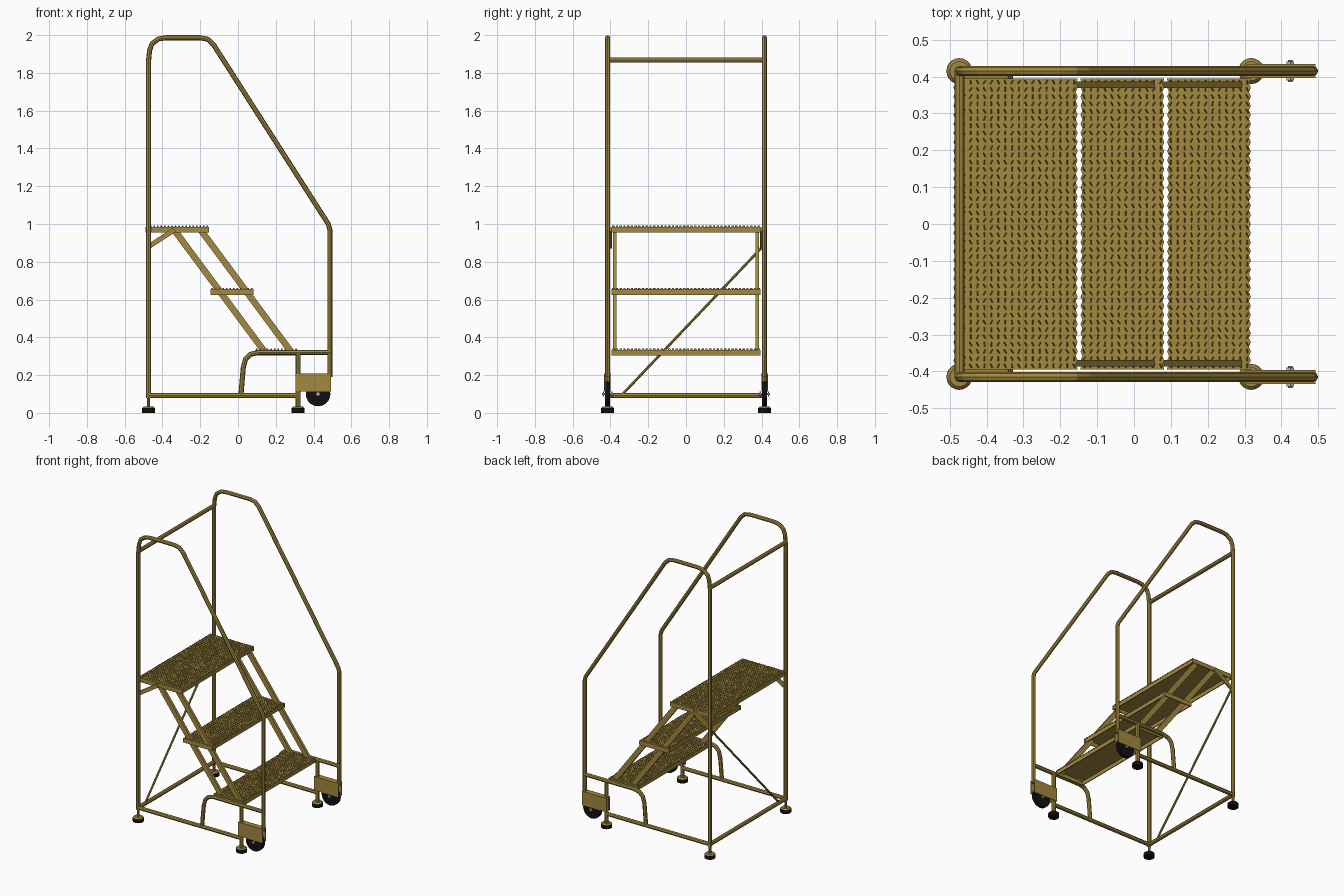
import bpy, bmesh, math, random
from mathutils import Vector, Matrix

random.seed(4)
cube = bpy.data.objects.get("Cube")
if cube:
    bpy.data.objects.remove(cube, do_unlink=True)


def material(name, rgb):
    m = bpy.data.materials.new(name)
    m.use_nodes = True
    m.diffuse_color = (*rgb, 1)
    m.node_tree.nodes["Principled BSDF"].inputs["Base Color"].default_value = (*rgb, 1)
    return m


GOLD = material("ochre paint", (0.36, 0.25, 0.05))
BLACK = material("black rubber", (0.005, 0.005, 0.005))
STEEL = material("grey steel", (0.45, 0.45, 0.45))

SIDE = 0.415      # rail plane distance from centre
BACK = -0.474     # rear post position
FRONT = 0.486     # front post position
LEG = 0.318       # front leg position
TUBE = 0.0135


def add_object(name, mesh, mat):
    mesh.materials.clear()
    mesh.materials.append(mat)
    ob = bpy.data.objects.new(name, mesh)
    bpy.context.collection.objects.link(ob)
    return ob


def finish(name, bm, mat):
    bmesh.ops.recalc_face_normals(bm, faces=bm.faces)
    mesh = bpy.data.meshes.new(name)
    bm.to_mesh(mesh)
    bm.free()
    return add_object(name, mesh, mat)


def tube(name, points, radius=TUBE):
    """Bent pipe along a list of points."""
    cu = bpy.data.curves.new(name, "CURVE")
    cu.dimensions = "3D"
    cu.bevel_depth = radius
    cu.bevel_resolution = 2
    cu.use_fill_caps = True
    sp = cu.splines.new("POLY")
    sp.points.add(len(points) - 1)
    for p, co in zip(sp.points, points):
        p.co = (*co, 1)
    sp.use_smooth = False
    tmp = bpy.data.objects.new(name + "_path", cu)
    bpy.context.collection.objects.link(tmp)
    bpy.context.view_layer.update()
    mesh = bpy.data.meshes.new_from_object(
        tmp.evaluated_get(bpy.context.evaluated_depsgraph_get()))
    bpy.data.objects.remove(tmp)
    return add_object(name, mesh, GOLD)


def box(bm, x, y, z):
    """Add a box given its (min, max) on each axis."""
    lo, hi = zip(x, y, z)
    size = [b - a for a, b in zip(lo, hi)]
    mid = [(a + b) / 2 for a, b in zip(lo, hi)]
    bmesh.ops.create_cube(bm, size=1, matrix=Matrix.Translation(mid) @ Matrix.Diagonal((*size, 1)))


def flat_bar(name, a, b, width, thick):
    """Rectangular bar between two points in a side plane."""
    a, b = Vector(a), Vector(b)
    along = (b - a).normalized()
    across = Vector((0, 1, 0))
    rot = Matrix((along, across, along.cross(across))).transposed().to_4x4()
    bm = bmesh.new()
    bmesh.ops.create_cube(bm, size=1, matrix=Matrix.Translation((a + b) / 2) @ rot
                          @ Matrix.Diagonal(((b - a).length, thick, width, 1)))
    return finish(name, bm, GOLD)


def disc(name, centre, radius, depth, mat, axis="Z", top=None, sides=20):
    bm = bmesh.new()
    rot = Matrix.Rotation(math.pi / 2, 4, "X") if axis == "Y" else Matrix()
    bmesh.ops.create_cone(bm, cap_ends=True, segments=sides, radius1=radius,
                          radius2=radius if top is None else top, depth=depth,
                          matrix=Matrix.Translation(centre) @ rot)
    return finish(name, bm, mat)


def tread(name, x0, x1, top):
    """Open-bottomed step with toothed edges and raised grip ridges."""
    half, skirt, tooth, wall = 0.395, 0.03, 0.005, 0.006
    bm = bmesh.new()
    # toothed top sheet
    count = 64
    ys = [-half + 2 * half * i / count for i in range(count + 1)]
    right = [(x1 - tooth * (i % 2), y) for i, y in enumerate(ys)]
    left = [(x0 + tooth * (i % 2), y) for i, y in enumerate(ys)]
    sheet = bm.faces.new([bm.verts.new((x, y, top - 0.004)) for x, y in right + left[::-1]])
    ext = bmesh.ops.extrude_face_region(bm, geom=[sheet])
    bmesh.ops.translate(bm, vec=(0, 0, 0.004),
                        verts=[g for g in ext["geom"] if isinstance(g, bmesh.types.BMVert)])
    # skirts
    a, b = x0 + tooth, x1 - tooth
    z = (top - skirt, top - 0.003)
    box(bm, (a, a + wall), (-half, half), z)
    box(bm, (b - wall, b), (-half, half), z)
    for s in (-1, 1):
        box(bm, (x0, x1), sorted((s * half, s * (half - wall))), z)
    # steep little grip ridges
    rows, cols = 40, round((x1 - x0) / 0.019)
    for r in range(rows):
        for c in range(cols):
            mid = Vector((x0 + (c + 0.5) / cols * (x1 - x0), half * ((2 * r + 1) / rows - 1), top))
            ang = random.choice((-0.5, 0, 0.5)) + random.uniform(-0.1, 0.1)
            d = Vector((math.sin(ang), math.cos(ang), 0)) * 0.006
            n = Vector((d.y, -d.x, 0)) * 0.3
            peak = Vector((0, 0, 0.006))
            v = [bm.verts.new(mid + p) for p in (-d - n, d - n, d + n, -d + n, peak - d, peak + d)]
            for idx in ((0, 1, 5, 4), (2, 3, 4, 5), (0, 4, 3), (1, 2, 5), (3, 2, 1, 0)):
                bm.faces.new([v[i] for i in idx])
    return finish(name, bm, GOLD)


# Steps
tread("top_platform", -0.49, -0.153, 0.985)
tread("middle_step", -0.145, 0.082, 0.655)
tread("bottom_step", 0.09, 0.317, 0.334)

for side, s in (("left", 1), ("right", -1)):
    y = s * SIDE

    def path(*pts):
        return [(x, y, z) for x, z in pts]

    # Handrail and side frame
    tube(side + "_handrail", path(
        (BACK, 0.08), (BACK, 1.86), (-0.468, 1.92), (-0.455, 1.955), (-0.42, 1.98),
        (-0.38, 1.986), (-0.2, 1.986), (-0.16, 1.978), (-0.13, 1.95),
        (0.478, 1.0), (FRONT, 0.97), (FRONT, 0.19)))
    tube(side + "_step_support", path(
        (FRONT, 0.32), (0.11, 0.32), (0.065, 0.31), (0.04, 0.285), (0.028, 0.24), (0.015, 0.09)))
    tube(side + "_base_bar", path((BACK, 0.092), (LEG, 0.092)))
    tube(side + "_front_leg", path((LEG, 0.03), (LEG, 0.32)))

    # Sloping stringers and platform brace
    for place, x in (("rear", -0.335), ("front", -0.195)):
        flat_bar(f"{side}_{place}_stringer", (x, s * 0.378, 0.965), (x + 0.475, s * 0.378, 0.325),
                 0.034, 0.018)
    flat_bar(side + "_platform_brace", (BACK, s * 0.398, 0.88), (-0.335, s * 0.398, 0.97), 0.026, 0.012)

    # Feet
    for place, x in (("rear", BACK), ("front", LEG)):
        disc(f"{side}_{place}_foot_pad", (x, y, 0.0125), 0.035, 0.025, BLACK)
        disc(f"{side}_{place}_foot_cap", (x, y, 0.029), 0.034, 0.008, GOLD, top=0.026)
        disc(f"{side}_{place}_foot_stem", (x, y, 0.06), 0.009, 0.06, GOLD, sides=10)

    # Caster housing, wheel and axle
    bm = bmesh.new()
    for t in (-1, 1):
        cy = y + t * 0.0165
        box(bm, (0.305, 0.493), (cy - 0.0025, cy + 0.0025), (0.112, 0.208))
    box(bm, (0.305, 0.493), (y - 0.015, y + 0.015), (0.202, 0.208))
    finish(side + "_caster_housing", bm, GOLD)
    disc(side + "_caster_wheel", (0.424, y, 0.1), 0.065, 0.025, BLACK, "Y", sides=28)
    disc(side + "_axle", (0.424, y, 0.1), 0.006, 0.06, STEEL, "Y", sides=10)
    for t in (-1, 1):
        disc(side + "_axle_nut", (0.424, y + t * 0.022, 0.1), 0.012, 0.007, STEEL, "Y", sides=6)

# Rear cross members
tube("upper_back_rail", [(BACK, -SIDE, 1.868), (BACK, SIDE, 1.868)])
tube("lower_back_rail", [(BACK, -SIDE, 0.092), (BACK, SIDE, 0.092)])
tube("diagonal_brace", [(BACK, -0.335, 0.1), (BACK, SIDE, 0.89)], 0.007)
